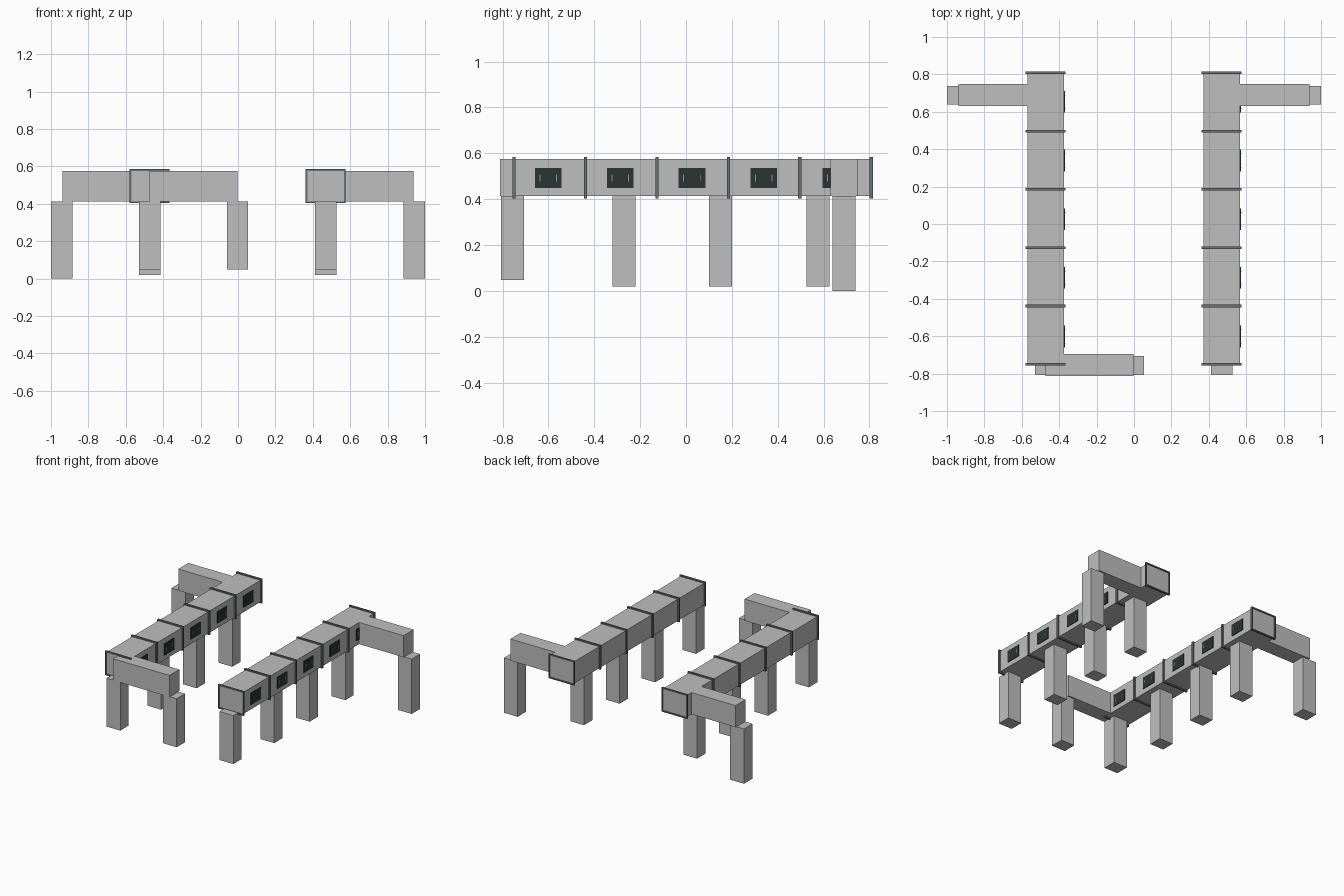
import bpy, bmesh
from mathutils import Vector

if "Cube" in bpy.data.objects:
    bpy.data.objects.remove(bpy.data.objects["Cube"])


def material(name, rgb):
    m = bpy.data.materials.new(name)
    m.diffuse_color = (*rgb, 1)
    m.use_nodes = True
    m.node_tree.nodes["Principled BSDF"].inputs["Base Color"].default_value = m.diffuse_color
    return m


SHELL = material("light grey shell", (0.52, 0.52, 0.52))
RIM = material("slate flange", (0.14, 0.17, 0.185))
GLASS = material("dark window", (0.024, 0.036, 0.033))
METAL = material("handle grey", (0.3, 0.33, 0.33))


def boxes(name, mat, *bounds):
    """One object made of boxes, each given as (x0, x1, y0, y1, z0, z1)."""
    bm = bmesh.new()
    for x0, x1, y0, y1, z0, z1 in bounds:
        lo, hi = Vector((x0, y0, z0)), Vector((x1, y1, z1))
        for v in bmesh.ops.create_cube(bm, size=1)["verts"]:
            v.co = (lo + hi) / 2 + v.co * (hi - lo)
    me = bpy.data.meshes.new(name)
    bm.to_mesh(me)
    bm.free()
    me.materials.append(mat)
    ob = bpy.data.objects.new(name, me)
    bpy.context.collection.objects.link(ob)
    return ob


Z0, Z1 = 0.413, 0.576          # corridor floor and roof
Y0, Y1 = -0.75, 0.808          # corridor ends
HALF = 0.098                   # corridor half width
PITCH = (Y1 - Y0) / 5

for side, cx in (("left", -0.472), ("right", 0.469)):
    x0, x1 = cx - HALF, cx + HALF
    s = -1 if cx < 0 else 1

    # Long corridor
    boxes(f"{side}_corridor", SHELL, (x0, x1, Y0, Y1, Z0, Z1))

    # Flange rings around the segment joints and the ends
    r, t = 0.009, 0.007
    for i in range(6):
        y = Y0 + i * PITCH
        a, b = y - t, y + t
        boxes(f"{side}_flange_{i + 1}", RIM,
              (x0 - r, x0, a, b, Z0 - r, Z1 + r),
              (x1, x1 + r, a, b, Z0 - r, Z1 + r),
              (x0, x1, a, b, Z0 - r, Z0),
              (x0, x1, a, b, Z1, Z1 + r))

    # Windows with a pair of small upright handles
    for i in range(5):
        y = -0.601 + i * 0.3135
        boxes(f"{side}_window_{i + 1}", GLASS,
              (x1 - 0.002, x1 + 0.005, y - 0.058, y + 0.058, 0.449, 0.537))
        boxes(f"{side}_window_handles_{i + 1}", METAL,
              *[(x1, x1 + 0.008, y + d - 0.002, y + d + 0.002, 0.478, 0.508)
                for d in (-0.036, 0.036)])

    # Pillars under the corridor
    for i, (y, base) in enumerate(((-0.757, 0.048), (-0.271, 0.02),
                                   (0.151, 0.02), (0.575, 0.02))):
        boxes(f"{side}_pillar_{i + 1}", SHELL,
              (cx - 0.057, cx + 0.057, y - 0.05, y + 0.05, base, Z0))

    # Rear side arm, pointing outward, with its pillar
    boxes(f"{side}_rear_arm", SHELL,
          (*sorted((cx, s * 0.938)), 0.63, 0.749, Z0, Z1))
    boxes(f"{side}_rear_arm_pillar", SHELL,
          (*sorted((s * 0.885, s)), 0.638, 0.738, 0, Z0))

# Front arm, pointing inward from the left corridor, with its pillar
boxes("front_arm", SHELL, (-0.472, -0.002, -0.812, -0.695, Z0, Z1))
boxes("front_arm_pillar", SHELL, (-0.06, 0.054, -0.806, -0.706, 0.048, Z0))
